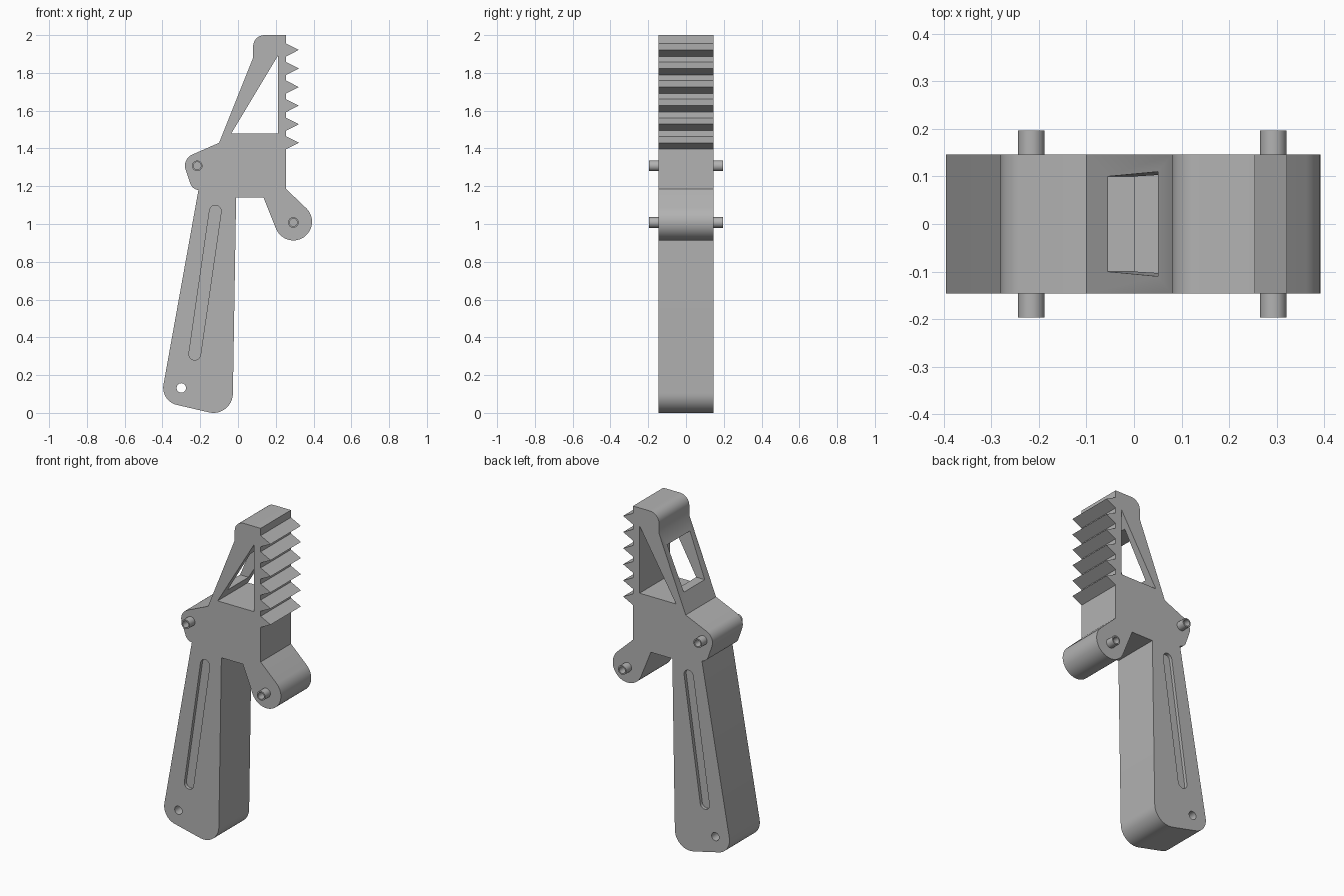
import bpy
import bmesh
from math import cos, sin, radians

cube = bpy.data.objects.get("Cube")
if cube:
    bpy.data.objects.remove(cube, do_unlink=True)

HALF = 0.146       # half depth of the body
PIN_END = 0.197    # half length over the pins
PINS = {"rear": (-0.216, 1.308), "front": (0.293, 1.008)}

grey = bpy.data.materials.new("plain_grey")
grey.use_nodes = True
COLOUR = (0.45, 0.45, 0.45, 1)
grey.diffuse_color = COLOUR
grey.node_tree.nodes["Principled BSDF"].inputs["Base Color"].default_value = COLOUR


def arc(cx, cz, r, start, end, steps=12):
    """Points on an arc, angles in degrees."""
    angles = [radians(start + (end - start) * i / steps) for i in range(steps + 1)]
    return [(cx + r * cos(a), cz + r * sin(a)) for a in angles]


def circle(cx, cz, r, steps=32):
    return arc(cx, cz, r, 0, 360, steps)[:-1]


def plate(name, outline, y0, y1):
    """Extrude an x-z outline along y."""
    bm = bmesh.new()
    face = bm.faces.new([bm.verts.new((x, y0, z)) for x, z in outline])
    moved = bmesh.ops.extrude_face_region(bm, geom=[face])["geom"]
    for v in moved:
        if isinstance(v, bmesh.types.BMVert):
            v.co.y = y1
    bmesh.ops.recalc_face_normals(bm, faces=bm.faces)
    mesh = bpy.data.meshes.new(name)
    bm.to_mesh(mesh)
    bm.free()
    mesh.materials.append(grey)
    obj = bpy.data.objects.new(name, mesh)
    bpy.context.collection.objects.link(obj)
    return obj


def activate(obj):
    bpy.ops.object.select_all(action="DESELECT")
    obj.select_set(True)
    bpy.context.view_layer.objects.active = obj


def cut(obj, cutter):
    """Subtract the cutter and discard it."""
    mod = obj.modifiers.new("cut", "BOOLEAN")
    mod.operation = "DIFFERENCE"
    mod.solver = "EXACT"
    mod.object = cutter
    activate(obj)
    bpy.ops.object.modifier_apply(modifier=mod.name)
    bpy.data.objects.remove(cutter, do_unlink=True)


def finish(obj):
    activate(obj)
    bpy.ops.object.shade_smooth_by_angle(angle=radians(25))


# Body outline: head, rear lobe, handle, front lobe, then the teeth going up
outline = arc(0.14, 1.94, 0.06, 90, 180)
outline += [(0.08, 1.88), (-0.1, 1.43)]
outline += arc(-0.216, 1.308, 0.065, 115, 195)
outline += arc(-0.205, 1.23, 0.05, 195, 265)
outline += arc(-0.303, 0.133, 0.093, 170, 258)
outline += arc(-0.13, 0.103, 0.103, 258, 360)
outline += [(-0.01, 1.14), (0.135, 1.14)]
outline += arc(0.293, 1.012, 0.099, 203, 405, 24)
outline += [(0.255, 1.185)]
for i in range(6):
    tip = 1.43 + 0.0983 * i
    outline += [(0.255, tip - 0.034), (0.322, tip), (0.255, tip + 0.034)]
outline += [(0.255, 2.0)]
body = plate("handle_body", outline, -HALF, HALF)

# Triangular opening through the head
cut(body, plate("triangle_cutter", [(-0.035, 1.48), (0.211, 1.48), (0.211, 1.89)], -1, 1))

# Tapered window through the sloping rear wall
window = plate("window_cutter", [(-0.2, 1.54), (0.18, 1.54), (0.18, 1.805), (-0.2, 1.805)], -0.1, 0.1)
for v in window.data.vertices:
    if v.co.z > 1.7:
        v.co.y *= 1.1
cut(body, window)

# Lanyard hole
cut(body, plate("lanyard_cutter", circle(-0.3, 0.132, 0.025), -1, 1))

# Shallow slots in both sides of the handle
slot = arc(-0.12, 1.068, 0.031, -8, 172) + arc(-0.229, 0.311, 0.031, 172, 352)
for side in (-1, 1):
    cut(body, plate("slot_cutter", slot, side * (HALF - 0.02), side * (HALF + 0.1)))
finish(body)

# Hollow-ended pins on both sides
for place, (x, z) in PINS.items():
    for side, label in ((-1, "near"), (1, "far")):
        pin = plate(f"{place}_pin_{label}", circle(x, z, 0.028), side * (HALF - 0.005), side * PIN_END)
        cut(pin, plate("pin_cutter", circle(x, z, 0.02), side * (HALF + 0.001), side * 0.3))
        finish(pin)
